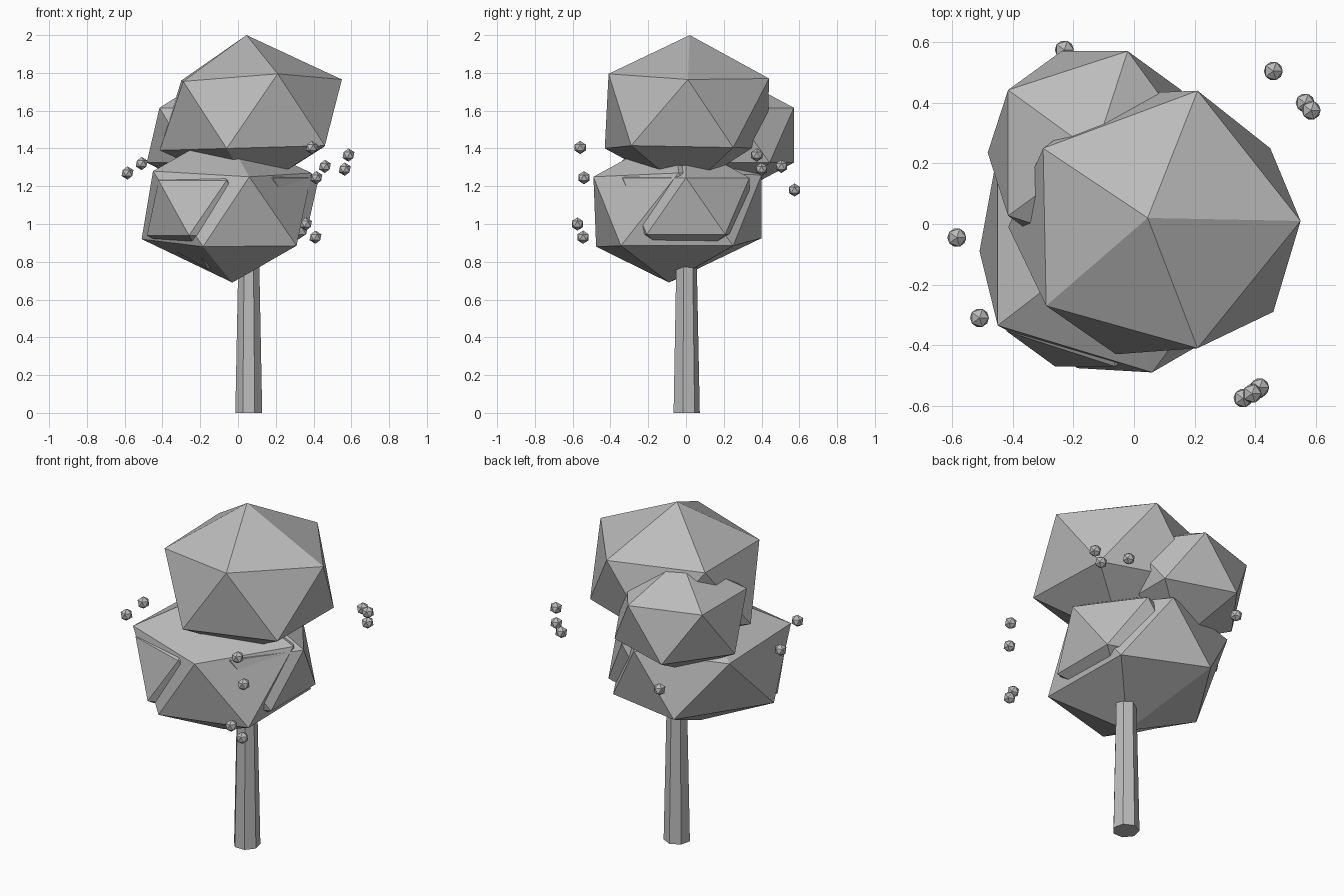
import bpy, bmesh, math
from mathutils import Matrix

if "Cube" in bpy.data.objects:
    bpy.data.objects.remove(bpy.data.objects["Cube"])

mat = bpy.data.materials.new("grey")
mat.diffuse_color = (0.5, 0.5, 0.5, 1)
mat.use_nodes = True
mat.node_tree.nodes["Principled BSDF"].inputs["Base Color"].default_value = mat.diffuse_color


def finish(name, bm):
    bmesh.ops.recalc_face_normals(bm, faces=bm.faces)
    me = bpy.data.meshes.new(name)
    bm.to_mesh(me)
    bm.free()
    me.materials.append(mat)
    ob = bpy.data.objects.new(name, me)
    bpy.context.collection.objects.link(ob)
    return ob


def clump(name, apex, upper, lower, base):
    """Twenty-sided leaf clump: apex, two staggered five-point rings, base."""
    bm = bmesh.new()
    t, b = bm.verts.new(apex), bm.verts.new(base)
    u = [bm.verts.new(p) for p in upper]
    w = [bm.verts.new(p) for p in lower]
    for i in range(5):
        j = (i + 1) % 5
        bm.faces.new((t, u[i], u[j]))
        bm.faces.new((u[i], w[i], u[j]))
        bm.faces.new((w[i], w[j], u[j]))
        bm.faces.new((b, w[j], w[i]))
    return finish(name, bm)


def ring(c, r, z, start):
    return [(c[0] + r * math.cos(math.radians(start + 72 * i)),
             c[1] + r * math.sin(math.radians(start + 72 * i)), z) for i in range(5)]


def regular_clump(name, c, r, rz):
    h, k = 0.447 * rz, 0.894 * r
    return clump(name, (c[0], c[1], c[2] + rz), ring(c, k, c[2] + h, 0),
                 ring(c, k, c[2] - h, 36), (c[0], c[1], c[2] - rz))


# Seven-sided tapering trunk
bm = bmesh.new()
bmesh.ops.create_cone(bm, cap_ends=True, segments=7, radius1=0.073, radius2=0.053,
                      depth=1.0, matrix=Matrix.Translation((0.057, 0, 0.5)))
finish("trunk", bm)

# Large irregular leaf clumps
clump("crown_top", (0.045, 0.02, 2.0),
      [(0.55, 0.01, 1.765), (0.21, 0.44, 1.77), (-0.30, 0.25, 1.76),
       (-0.29, -0.27, 1.755), (0.21, -0.41, 1.795)],
      [(0.45, 0.25, 1.405), (-0.06, 0.43, 1.40), (-0.415, -0.01, 1.39),
       (-0.06, -0.43, 1.40), (0.46, -0.29, 1.415)],
      (0.08, 0.0, 1.17))
clump("crown_lower", (-0.08, -0.05, 1.49),
      [(0.39, -0.04, 1.27), (0.06, 0.40, 1.26), (-0.45, 0.24, 1.26),
       (-0.45, -0.335, 1.28), (0.06, -0.49, 1.25)],
      [(0.30, 0.25, 0.885), (-0.20, 0.40, 0.925), (-0.51, -0.09, 0.92),
       (-0.185, -0.476, 0.88), (0.31, -0.345, 0.885)],
      (-0.03, -0.09, 0.69))

# Smaller clumps pushing out of the crown
regular_clump("crown_back", (-0.13, 0.235, 1.47), 0.395, 0.325)
regular_clump("crown_front_left", (-0.16, -0.165, 1.085), 0.36, 0.325)
regular_clump("crown_right", (0.075, 0.0, 1.095), 0.395, 0.335)

# Small berries around the crown
berries = [(0.39, -0.56, 1.405), (0.415, -0.54, 1.245), (0.36, -0.575, 1.0),
           (0.41, -0.545, 0.93), (0.585, 0.375, 1.365), (0.565, 0.40, 1.29),
           (0.46, 0.505, 1.305), (-0.23, 0.575, 1.18), (-0.585, -0.045, 1.27),
           (-0.51, -0.31, 1.32)]
for i, p in enumerate(berries):
    regular_clump(f"berry_{i + 1}", p, 0.035, 0.035)
